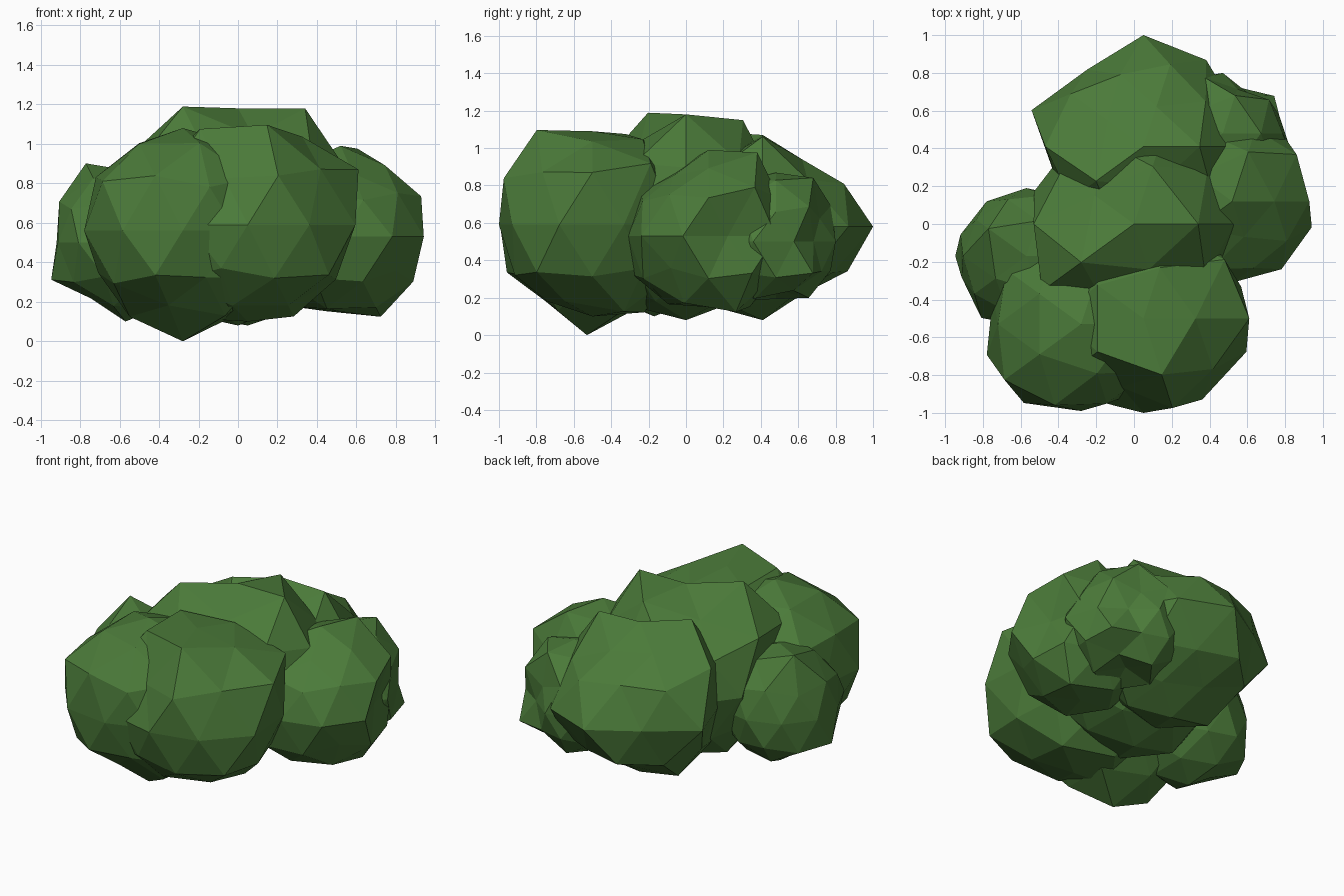
import bpy, bmesh, random
from mathutils import Vector

green = bpy.data.materials.new("leaf green")
green.diffuse_color = (0.07, 0.195, 0.041, 1)


def clump(name, centre, radius, seed, keys):
    """Low-poly leaf clump: a lumpy icosphere whose vertices nearest to the
    key points (given in world space) are pulled onto them."""
    rng = random.Random(seed)
    c = Vector(centre)
    bm = bmesh.new()
    bmesh.ops.create_icosphere(bm, subdivisions=2, radius=1)
    dirs = [(v, v.co.normalized()) for v in bm.verts]
    for v, d in dirs:
        v.co = c + d * radius * rng.uniform(0.96, 1.04)
    for k in keys:
        k = Vector(k)
        aim = (k - c).normalized()
        v, d = max(dirs, key=lambda p: p[1].dot(aim))
        v.co = c + d * (k - c).length
    me = bpy.data.meshes.new(name)
    bm.to_mesh(me)
    bm.free()
    me.materials.append(green)
    ob = bpy.data.objects.new(name, me)
    bpy.context.collection.objects.link(ob)


# Tall middle clump
clump("middle_clump", (0, 0, 0.63), 0.55, 1, [
    (0, 0, 1.18), (0, 0, 0.08), (0.34, 0, 1.18), (-0.32, -0.22, 1.16),
    (0.1, 0.32, 1.14), (-0.49, -0.35, 0.93), (0.53, 0, 0.9),
    (0.52, -0.17, 0.63), (-0.53, 0.17, 0.63), (0.08, -0.24, 1.04),
    (0.38, -0.27, 0.92), (-0.53, 0, 0.96), (-0.21, 0.15, 1.05)])

# Two front clumps
clump("front_left_clump", (-0.28, -0.53, 0.56), 0.51, 2, [
    (-0.28, -0.53, 0), (-0.28, -0.53, 1.08), (-0.78, -0.69, 0.57),
    (-0.69, -0.82, 0.81), (-0.58, -0.95, 0.56), (-0.28, -0.99, 0.56),
    (-0.5, -0.69, 1.0), (-0.67, -0.24, 0.81), (-0.42, -0.96, 0.34),
    (-0.14, -0.95, 0.78), (-0.71, -0.53, 0.35), (-0.35, -0.75, 0.18),
    (-0.01, -0.9, 0.56), (-0.16, -0.89, 0.32)])
clump("front_right_clump", (0.05, -0.5, 0.59), 0.54, 3, [
    (0.05, -0.5, 0.1), (0.05, -0.5, 1.09), (0.05, -1, 0.6),
    (0.36, -0.93, 0.6), (0.16, -0.82, 1.08), (0.62, -0.5, 0.85),
    (0.2, -0.98, 0.83), (0.48, -0.18, 0.91), (-0.2, -0.32, 1.07),
    (-0.2, -0.68, 1.07), (0.6, -0.66, 0.59), (0.19, -0.92, 0.33),
    (-0.07, -0.86, 0.83), (-0.26, -0.92, 0.59), (-0.08, -0.92, 0.37),
    (-0.03, -0.74, 0.18), (0.25, -0.65, 0.18), (0.46, -0.8, 0.34)])

# Back clump
clump("back_clump", (0.05, 0.41, 0.58), 0.52, 4, [
    (0.05, 1, 0.59), (-0.54, 0.61, 0.58), (0.38, 0.87, 0.58),
    (-0.23, 0.83, 0.58), (0.19, 0.85, 0.8), (-0.09, 0.86, 0.33),
    (0.05, 0.41, 0.08), (0.05, 0.41, 1.07), (-0.03, 0.62, 0.22),
    (0.35, 0.41, 1.06), (0.52, 0.41, 0.82), (0.12, 0.2, 0.94),
    (0.12, 0.62, 0.94), (-0.14, 0.55, 0.96), (-0.07, 0.79, 0.83),
    (0.38, 0.65, 0.83), (0.18, 0.78, 0.33), (-0.47, 0.41, 0.9),
    (-0.2, 0.22, 1.08), (-0.42, 0.26, 0.58), (0.24, 0.55, 0.19)])

# Side clumps
clump("right_clump", (0.52, 0.12, 0.53), 0.43, 5, [
    (0.93, 0.12, 0.73), (0.94, -0.02, 0.54), (0.8, -0.08, 0.36),
    (0.78, -0.24, 0.53), (0.52, -0.31, 0.52), (0.72, 0.26, 0.12),
    (0.52, 0.12, 0.99), (0.73, 0.12, 0.9), (0.61, 0.39, 0.97),
    (0.64, 0.5, 0.73), (0.86, 0.37, 0.79), (0.84, 0.22, 0.53),
    (0.52, 0.12, 0.15), (0.58, -0.07, 0.85), (0.81, -0.09, 0.75),
    (0.39, -0.28, 0.32), (0.85, 0.34, 0.33)])
clump("back_right_clump", (0.47, 0.48, 0.5), 0.36, 6, [
    (0.47, 0.8, 0.5), (0.76, 0.6, 0.5), (0.84, 0.36, 0.5),
    (0.54, 0.68, 0.84), (0.67, 0.48, 0.83), (0.74, 0.68, 0.33),
    (0.62, 0.68, 0.5), (0.55, 0.71, 0.63), (0.56, 0.72, 0.34),
    (0.6, 0.58, 0.24), (0.47, 0.48, 0.24)])
clump("left_clump", (-0.57, -0.17, 0.5), 0.38, 7, [
    (-0.95, -0.17, 0.32), (-0.77, -0.02, 0.9), (-0.91, -0.17, 0.7),
    (-0.92, -0.06, 0.5), (-0.91, -0.29, 0.5), (-0.79, -0.51, 0.5),
    (-0.78, 0.12, 0.5), (-0.57, 0.19, 0.5), (-0.57, -0.17, 0.1),
    (-0.75, -0.17, 0.22)])
